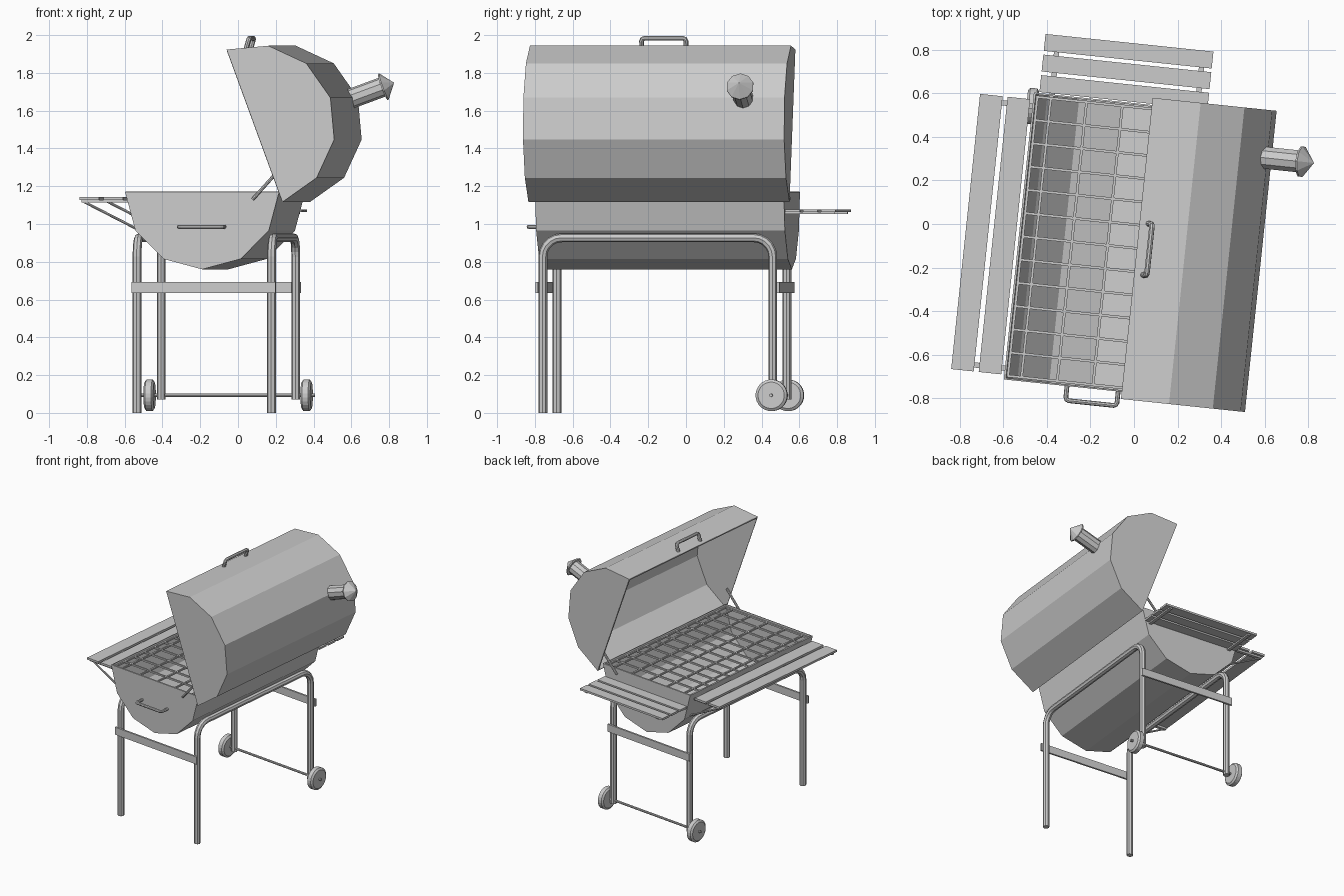
import bpy, bmesh
from math import sin, cos, radians, pi
from mathutils import Vector, Matrix

cube = bpy.data.objects.get("Cube")
if cube:
    bpy.data.objects.remove(cube, do_unlink=True)

TURN = Matrix.Rotation(radians(-6), 4, 'Z')   # whole barbecue stands slightly turned
MID = Vector((-0.11, -0.11))                  # centre of the barrel in plan

steel = bpy.data.materials.new("light grey steel")
steel.use_nodes = True
GREY = (0.6, 0.6, 0.6, 1)
steel.diffuse_color = GREY
steel.node_tree.nodes["Principled BSDF"].inputs["Base Color"].default_value = GREY


def place(name, mesh):
    mesh.materials.clear()
    mesh.materials.append(steel)
    ob = bpy.data.objects.new(name, mesh)
    bpy.context.collection.objects.link(ob)
    ob.matrix_world = TURN
    return ob


def finish(name, bm):
    bmesh.ops.recalc_face_normals(bm, faces=bm.faces)
    mesh = bpy.data.meshes.new(name)
    bm.to_mesh(mesh)
    bm.free()
    return place(name, mesh)


def boxes(name, spans):
    """One object from several boxes, each given as (low corner, high corner)."""
    bm = bmesh.new()
    for lo, hi in spans:
        lo, hi = Vector(lo), Vector(hi)
        m = Matrix.Translation((lo + hi) / 2) @ Matrix.Diagonal((*(hi - lo), 1))
        bmesh.ops.create_cube(bm, size=1, matrix=m)
    return finish(name, bm)


def tube(name, path, radius, corner=0.0, steps=4):
    """Octagonal tube along a path, with rounded inner corners."""
    pts = [Vector(p) for p in path]
    line = [pts[0]]
    for a, b, c in zip(pts, pts[1:], pts[2:]):
        p, q = b + (a - b).normalized() * corner, b + (c - b).normalized() * corner
        centre = p + q - b
        for i in range(steps + 1):
            t = i / steps * pi / 2
            line.append(centre + (p - centre) * cos(t) + (q - centre) * sin(t))
    line.append(pts[-1])
    cu = bpy.data.curves.new(name, 'CURVE')
    cu.dimensions = '3D'
    cu.bevel_depth, cu.bevel_resolution, cu.use_fill_caps = radius, 2, True
    sp = cu.splines.new('POLY')
    sp.use_smooth = False
    sp.points.add(len(line) - 1)
    for pt, v in zip(sp.points, line):
        pt.co = (*v, 1)
    tmp = bpy.data.objects.new(name + "_path", cu)
    bpy.context.collection.objects.link(tmp)
    bpy.context.view_layer.update()
    mesh = bpy.data.meshes.new_from_object(
        tmp.evaluated_get(bpy.context.evaluated_depsgraph_get()))
    bpy.data.objects.remove(tmp, do_unlink=True)
    bpy.data.curves.remove(cu)
    mesh.name = name
    return place(name, mesh)


def half_barrel(name, cx, cz, radius, start, half_len):
    """Half of a twelve-sided barrel with closed ends and an open mouth."""
    bm = bmesh.new()
    rings = []
    for y in (MID.y - half_len, MID.y + half_len):
        ring = []
        for i in range(7):
            a = radians(start + 30 * i)
            ring.append(bm.verts.new((cx + radius * cos(a), y, cz + radius * sin(a))))
        bm.faces.new(ring)
        rings.append(ring)
    for i in range(6):
        bm.faces.new((rings[0][i], rings[0][i + 1], rings[1][i + 1], rings[1][i]))
    ob = finish(name, bm)
    wall = ob.modifiers.new("wall", 'SOLIDIFY')
    wall.thickness, wall.offset = 0.012, -1
    return ob


def lathe(name, profile, sides, origin, axis):
    """Solid of revolution; profile is (radius, distance along axis)."""
    bm = bmesh.new()
    rot = Vector(axis).to_track_quat('Z', 'Y').to_matrix().to_4x4()
    m = Matrix.Translation(origin) @ rot
    rings = []
    for r, h in profile:
        angles = [2 * pi * (i + 0.5) / sides for i in range(sides)]
        rings.append([bm.verts.new(m @ Vector((r * cos(a), r * sin(a), h))) for a in angles])
    for lo, hi in zip(rings, rings[1:]):
        for i in range(sides):
            j = (i + 1) % sides
            bm.faces.new((lo[i], lo[j], hi[j], hi[i]))
    bm.faces.new(rings[0])
    bm.faces.new(rings[-1])
    bmesh.ops.remove_doubles(bm, verts=bm.verts, dist=0.0005)
    return finish(name, bm)


# Barrel: fire bowl and tilted lid
TILT = 20.2
lid_mid = Vector((0.173, 0, 1.52))
half_barrel("fire_bowl", MID.x, 1.17, 0.41, 180, 0.662)
half_barrel("lid", lid_mid.x, lid_mid.z, 0.43, TILT - 90, 0.695)

# Chimney with pointed cap, square to the lid
out = Vector((cos(radians(TILT)), 0, sin(radians(TILT))))
foot = lid_mid + Vector((0, 0.365, 0))
lathe("chimney_pipe", [(0.053, 0.39), (0.053, 0.605)], 10, foot, out)
lathe("chimney_cap", [(0.073, 0.595), (0.073, 0.603), (0.0001, 0.66)], 10, foot, out)

# Cooking grate
G, Z0, Z1 = 0.006, 1.148, 1.16
END = 0.65
bars = []
for dx in (-0.392, -0.33, -0.165, 0, 0.165, 0.33, 0.392):
    x = MID.x + dx
    bars.append(((x - G, MID.y - END, Z0), (x + G, MID.y + END, Z1)))
for k in range(-6, 7):
    y = MID.y + 0.1073 * k
    bars.append(((MID.x - 0.395, y - G, Z0), (MID.x + 0.395, y + G, Z1)))
boxes("cooking_grate", bars)

# Long side shelf: two planks, battens and diagonal braces
boxes("side_shelf_planks", [((x, -0.75, 1.127), (x + 0.104, 0.52, 1.143))
                            for x in (-0.765, -0.638)])
boxes("side_shelf_battens", [((-0.755, y - 0.012, 1.113), (-0.51, y + 0.012, 1.127))
                             for y in (-0.72, 0.49)])
for side, y in (("front", -0.72), ("back", 0.49)):
    tube("shelf_brace_" + side, [(-0.745, y, 1.118), (-0.465, y, 0.975)], 0.007)

# Back shelf: three planks on battens
boxes("back_shelf_planks", [((-0.495, y, 1.063), (0.28, y + 0.078, 1.078))
                            for y in (0.557, 0.652, 0.747)])
boxes("back_shelf_battens", [((x - 0.012, 0.54, 1.052), (x + 0.012, 0.815, 1.063))
                             for x in (-0.436, 0.233)])

# Handles on the bowl front and on the lid
H = 0.118
tube("bowl_handle", [(MID.x - H, -0.77, 0.985), (MID.x - H, -0.838, 0.985),
                     (MID.x + H, -0.838, 0.985), (MID.x + H, -0.77, 0.985)], 0.011, 0.015, 2)
tube("lid_handle", [(0.065, MID.y - H, 1.92), (0.083, MID.y - H, 1.983),
                    (0.083, MID.y + H, 1.983), (0.065, MID.y + H, 1.92)], 0.013, 0.015, 2)

# Lid stays at both ends
for side, y in (("front", -0.784), ("back", 0.564)):
    tube("lid_stay_" + side, [(0.16, y, 1.13), (0.3, y, 1.285)], 0.009)

# Legs: two arched tubes, short at the wheel end
for side, x in (("right", -0.46), ("left", 0.256)):
    tube(side + "_leg_arch", [(x, -0.735, 0), (x, -0.735, 0.927),
                              (x, 0.489, 0.927), (x, 0.489, 0.07)], 0.0235, 0.1, 5)
boxes("cross_boards", [((-0.485, y, 0.634), (0.28, y + 0.014, 0.692))
                       for y in (-0.772, 0.512)])

# Axle and wheels
tube("axle", [(-0.565, 0.489, 0.093), (0.358, 0.489, 0.093)], 0.009)
for side, x in (("right", -0.522), ("left", 0.314)):
    lathe(side + "_wheel", [(0.07, -0.026), (0.084, -0.016), (0.084, 0.016), (0.07, 0.026)],
          24, (x, 0.489, 0.093), (1, 0, 0))
